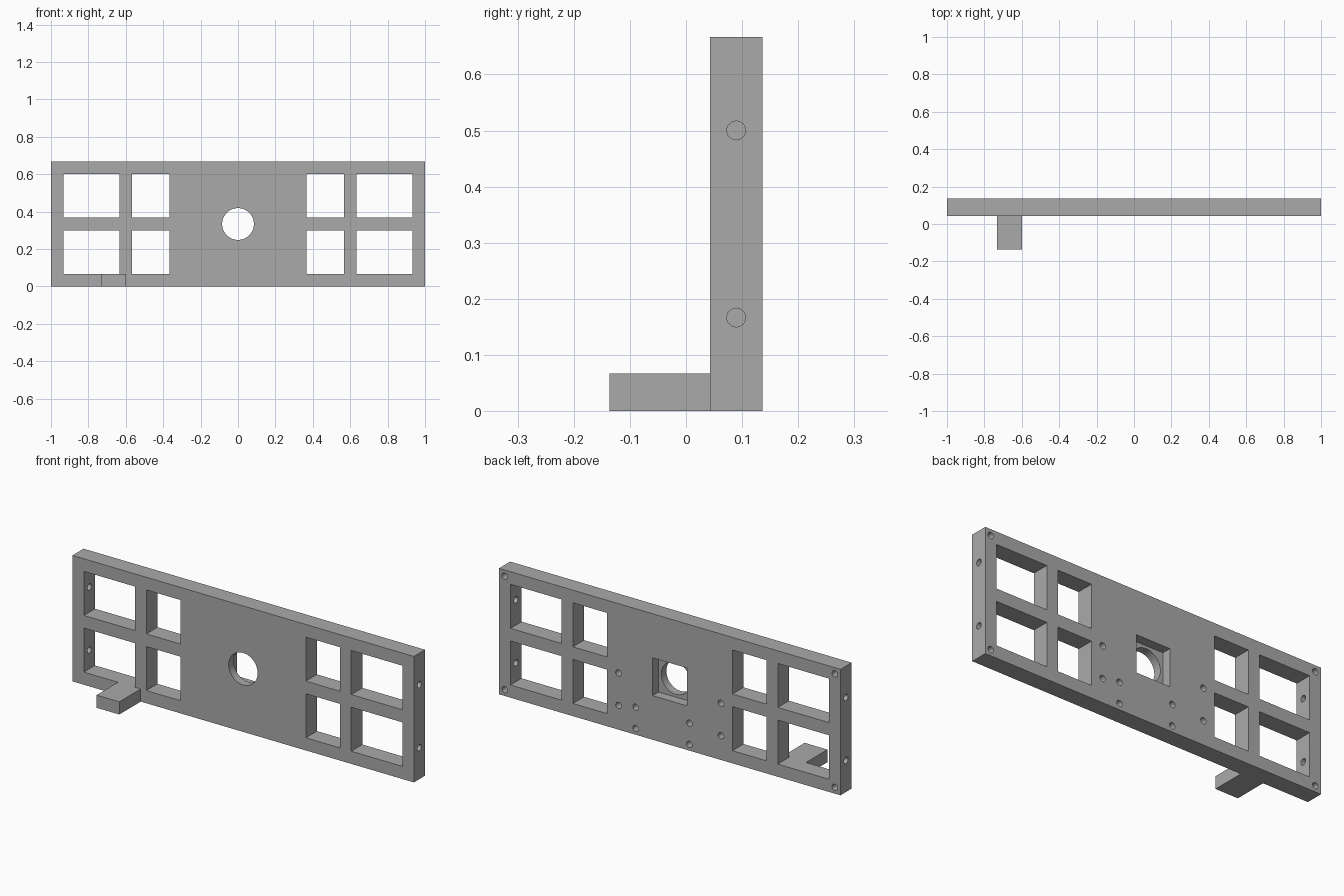
import bpy
import bmesh
from math import radians
from mathutils import Matrix, Vector

cube = bpy.data.objects.get("Cube")
if cube:
    bpy.data.objects.remove(cube, do_unlink=True)

FRONT, BACK, HEIGHT = 0.043, 0.136, 0.667
MID_Y, MID_Z = (FRONT + BACK) / 2, HEIGHT / 2
RAIL = 0.067
SCREW = 0.0167

grey = bpy.data.materials.new("plain grey")
grey.use_nodes = True
grey.diffuse_color = (0.4, 0.4, 0.4, 1)
grey.node_tree.nodes["Principled BSDF"].inputs["Base Color"].default_value = (0.4, 0.4, 0.4, 1)


def add_box(bm, low, high):
    low, high = Vector(low), Vector(high)
    matrix = Matrix.Translation((low + high) / 2) @ Matrix.Diagonal((*(high - low), 1))
    bmesh.ops.create_cube(bm, size=1, matrix=matrix)


def add_rod(bm, centre, radius, length, axis, segments=24):
    turn = Matrix.Rotation(radians(90), 4, "X" if axis == "Y" else "Y")
    bmesh.ops.create_cone(bm, cap_ends=True, segments=segments, radius1=radius, radius2=radius,
                          depth=length, matrix=Matrix.Translation(centre) @ turn)


def make_object(name, bm):
    mesh = bpy.data.meshes.new(name)
    bm.to_mesh(mesh)
    bm.free()
    mesh.materials.append(grey)
    obj = bpy.data.objects.new(name, mesh)
    bpy.context.collection.objects.link(obj)
    return obj


def select_only(obj):
    bpy.ops.object.select_all(action="DESELECT")
    obj.select_set(True)
    bpy.context.view_layer.objects.active = obj


def cut(target, name, bm):
    cutter = make_object(name, bm)
    cutter.hide_render = True
    mod = target.modifiers.new(name, "BOOLEAN")
    mod.operation = "DIFFERENCE"
    mod.solver = "EXACT"
    mod.object = cutter
    select_only(target)
    bpy.ops.object.modifier_apply(modifier=mod.name)
    bpy.data.objects.remove(cutter, do_unlink=True)


# Upright plate
bm = bmesh.new()
add_box(bm, (-1, FRONT, 0), (1, BACK, HEIGHT))
plate = make_object("plate", bm)

# Four windows on each side and the round centre hole
bm = bmesh.new()
for inner, outer in ((0.367, 0.567), (0.633, 0.933)):
    for left, right in ((inner, outer), (-outer, -inner)):
        for bottom, top in ((RAIL, 0.3), (0.367, HEIGHT - RAIL)):
            add_box(bm, (left, FRONT - 0.1, bottom), (right, BACK + 0.1, top))
add_rod(bm, (0, MID_Y, MID_Z), 0.085, 0.4, "Y", 48)
cut(plate, "opening_cutter", bm)

# Square pocket in the back around the centre hole
bm = bmesh.new()
add_box(bm, (-0.1, BACK - 0.05, MID_Z - 0.1), (0.1, BACK + 0.1, MID_Z + 0.1))
cut(plate, "pocket_cutter", bm)

# Blind screw holes in the back, and side holes reaching into the outer windows
bm = bmesh.new()
back_holes = [(x, z) for x in (-0.967, 0.967) for z in (0.033, HEIGHT - 0.033)]
back_holes += [(x, z) for x in (-0.3, 0.3) for z in (0.128, 0.3)]
back_holes += [(x, z) for x in (-0.115, 0.2) for z in (0.033, 0.145)]
for x, z in back_holes:
    add_rod(bm, (x, BACK, z), SCREW, 0.12, "Y")
for x in (-1, 1):
    for z in (HEIGHT / 4, HEIGHT * 3 / 4):
        add_rod(bm, (x, MID_Y, z), SCREW, 0.2, "X")
cut(plate, "screw_hole_cutter", bm)

# Foot at the front lower edge
bm = bmesh.new()
add_box(bm, (-0.733, -BACK, 0), (-0.6, FRONT, RAIL))
foot = make_object("foot", bm)

for part in (plate, foot):
    select_only(part)
    bpy.ops.object.shade_smooth_by_angle(angle=radians(30))
